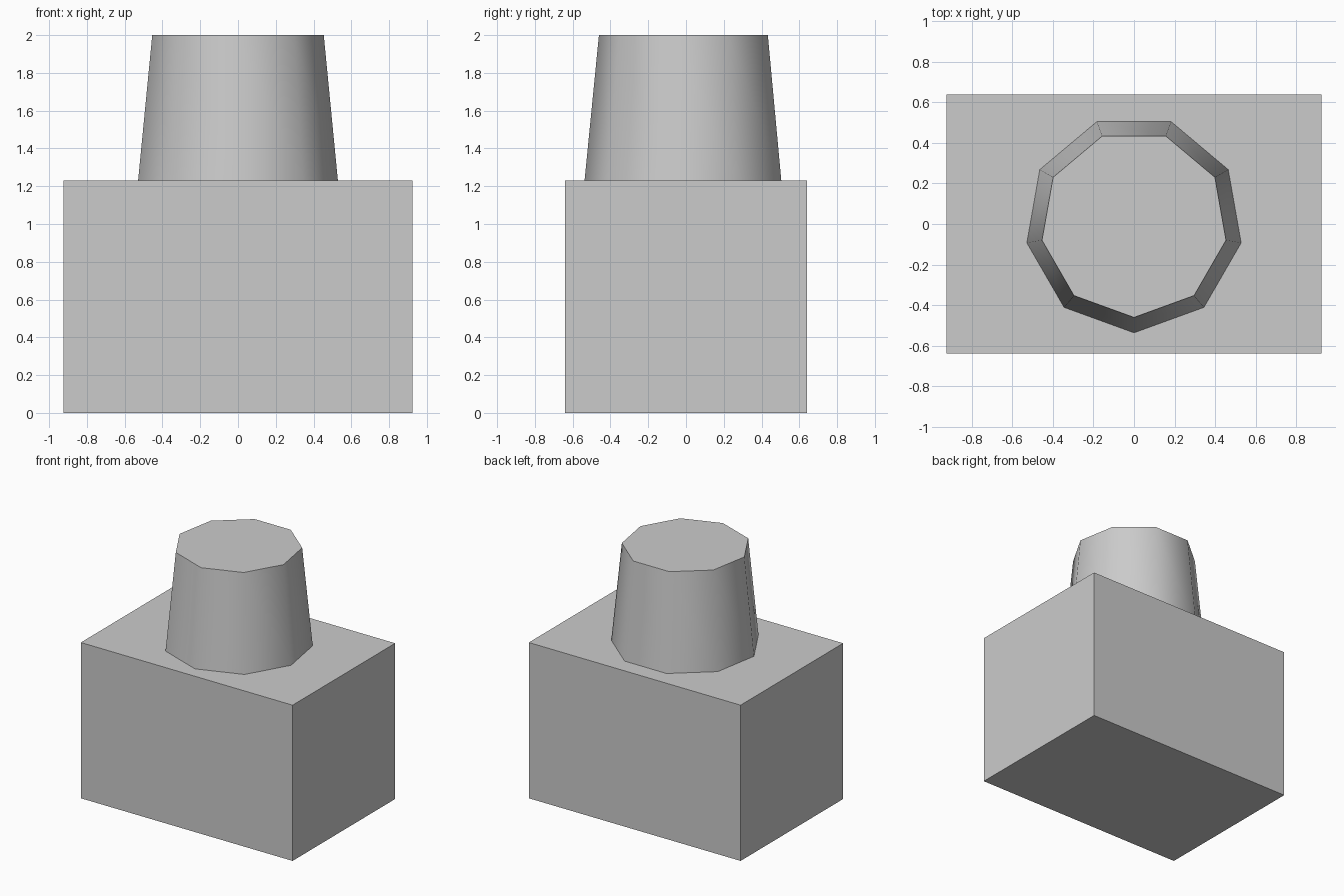
import bpy
from math import pi, radians

if "Cube" in bpy.data.objects:
    bpy.data.objects.remove(bpy.data.objects["Cube"])

BASE_X, BASE_Y, BASE_H = 1.85, 1.28, 1.23
TOTAL_H = 2.0

# Rectangular base block
bpy.ops.mesh.primitive_cube_add(size=1, location=(0, 0, BASE_H / 2))
base = bpy.context.object
base.name = "base_block"
base.scale = (BASE_X, BASE_Y, BASE_H)
bpy.ops.object.transform_apply(location=False, rotation=False, scale=True)

# Nine-sided tapered stub, one corner pointing to the front
bpy.ops.mesh.primitive_cone_add(
    vertices=9, radius1=0.537, radius2=0.461, depth=TOTAL_H - BASE_H,
    location=(0, 0, (BASE_H + TOTAL_H) / 2), rotation=(0, 0, pi))
stub = bpy.context.object
stub.name = "tapered_stub"
bpy.ops.object.transform_apply(location=False, rotation=True, scale=False)
bpy.ops.object.shade_smooth_by_angle(angle=radians(50))
